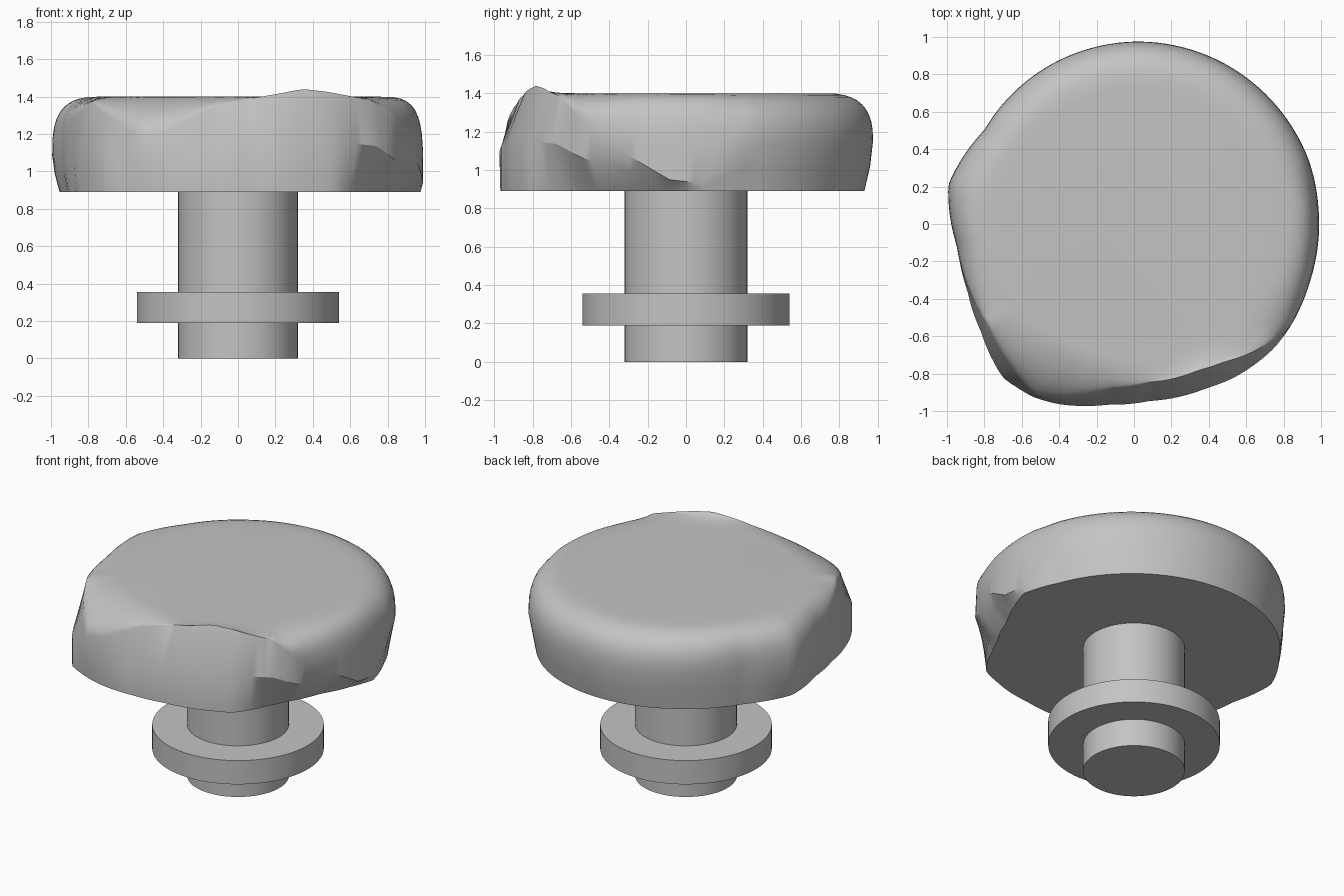
import bpy, bmesh, math

if "Cube" in bpy.data.objects:
    bpy.data.objects.remove(bpy.data.objects["Cube"])

grey = bpy.data.materials.new("plain_grey")
grey.diffuse_color = (0.55, 0.55, 0.55, 1)
grey.use_nodes = True
grey.node_tree.nodes["Principled BSDF"].inputs["Base Color"].default_value = grey.diffuse_color


def finish(obj, name, angle=32):
    obj.name = name
    obj.data.materials.append(grey)
    bpy.ops.object.select_all(action='DESELECT')
    obj.select_set(True)
    bpy.context.view_layer.objects.active = obj
    bpy.ops.object.shade_smooth_by_angle(angle=math.radians(angle))


def disc(name, r, z0, z1):
    bpy.ops.mesh.primitive_cylinder_add(vertices=96, radius=r, depth=z1 - z0,
                                        location=(0, 0, (z0 + z1) / 2))
    finish(bpy.context.object, name)


# Stem and its collar
disc("stem", 0.32, 0, 0.92)
disc("collar", 0.54, 0.19, 0.355)

# Cap outline by angle: degrees, bottom radius, middle radius,
# edge radius, edge height, shoulder squareness
OUTLINE = [
    (5, .98, .985, .99, .93, .5),
    (20, .95, .97, .995, 1.13, .7),
    (60, .94, .965, .985, 1.15, .75),
    (90, .93, .96, .975, 1.15, .75),
    (120, .92, .94, .96, 1.15, .75),
    (148, .92, .935, .945, 1.15, .7),
    (168, .975, 1.0, 1.015, 1.08, .65),
    (187, .92, .95, .955, 1.12, .65),
    (202, .94, .96, .95, 1.28, .8),
    (215, 1.0, 1.0, .95, 1.37, 1),
    (229.5, 1.08, 1.08, 1.01, 1.27, 1.1),
    (240, 1.05, 1.07, 1.06, 1.19, 1.2),
    (247, 1.03, 1.045, 1.02, 1.21, 1.2),
    (262, .975, .975, .89, 1.34, 1.1),
    (275, .95, .95, .85, 1.39, 1),
    (294, .96, .96, .855, 1.44, 1),
    (303, .975, .98, .88, 1.425, 1),
    (318, .89, 1.0, .96, 1.38, .9),
    (326, .865, 1.0, 1.0, 1.25, .75),
    (342, .865, .94, .99, 1.08, .55),
    (355, .92, .95, .99, .95, .5),
]
BOTTOM, TOP, FLAT = 0.89, 1.40, 0.72


def outline_at(deg):
    rows = OUTLINE + [(OUTLINE[0][0] + 360,) + OUTLINE[0][1:]]
    if deg < rows[0][0]:
        deg += 360
    for a, b in zip(rows, rows[1:]):
        if a[0] <= deg <= b[0]:
            t = (deg - a[0]) / (b[0] - a[0])
            return [p + (q - p) * t for p, q in zip(a[1:], b[1:])]


def section(deg):
    """Side wall up to the edge, then a rounded shoulder to the flat top."""
    rb, rm, re, ze, p = outline_at(deg)
    pts = [(rb, BOTTOM), (rm, (BOTTOM + ze) / 2), (re, ze)]
    for k in range(1, 11):
        a = math.pi / 2 * k / 10
        c, s = max(math.cos(a), 0) ** p, math.sin(a) ** p
        pts.append((FLAT + (re - FLAT) * c, ze + (TOP - ze) * s))
    return pts


# Cap with the broken front and chipped corners
bm = bmesh.new()
N = 144
columns = []
for i in range(N):
    deg = 360 * i / N
    a = math.radians(deg)
    columns.append([bm.verts.new((r * math.cos(a), r * math.sin(a), z))
                    for r, z in section(deg)])
for i in range(N):
    c0, c1 = columns[i], columns[(i + 1) % N]
    for j in range(len(c0) - 1):
        bm.faces.new((c0[j], c1[j], c1[j + 1], c0[j + 1]))
bm.faces.new([c[-1] for c in columns])
bm.faces.new([c[0] for c in reversed(columns)])
bmesh.ops.recalc_face_normals(bm, faces=bm.faces)
mesh = bpy.data.meshes.new("cap")
bm.to_mesh(mesh)
bm.free()
cap = bpy.data.objects.new("cap", mesh)
bpy.context.collection.objects.link(cap)
finish(cap, "cap")
